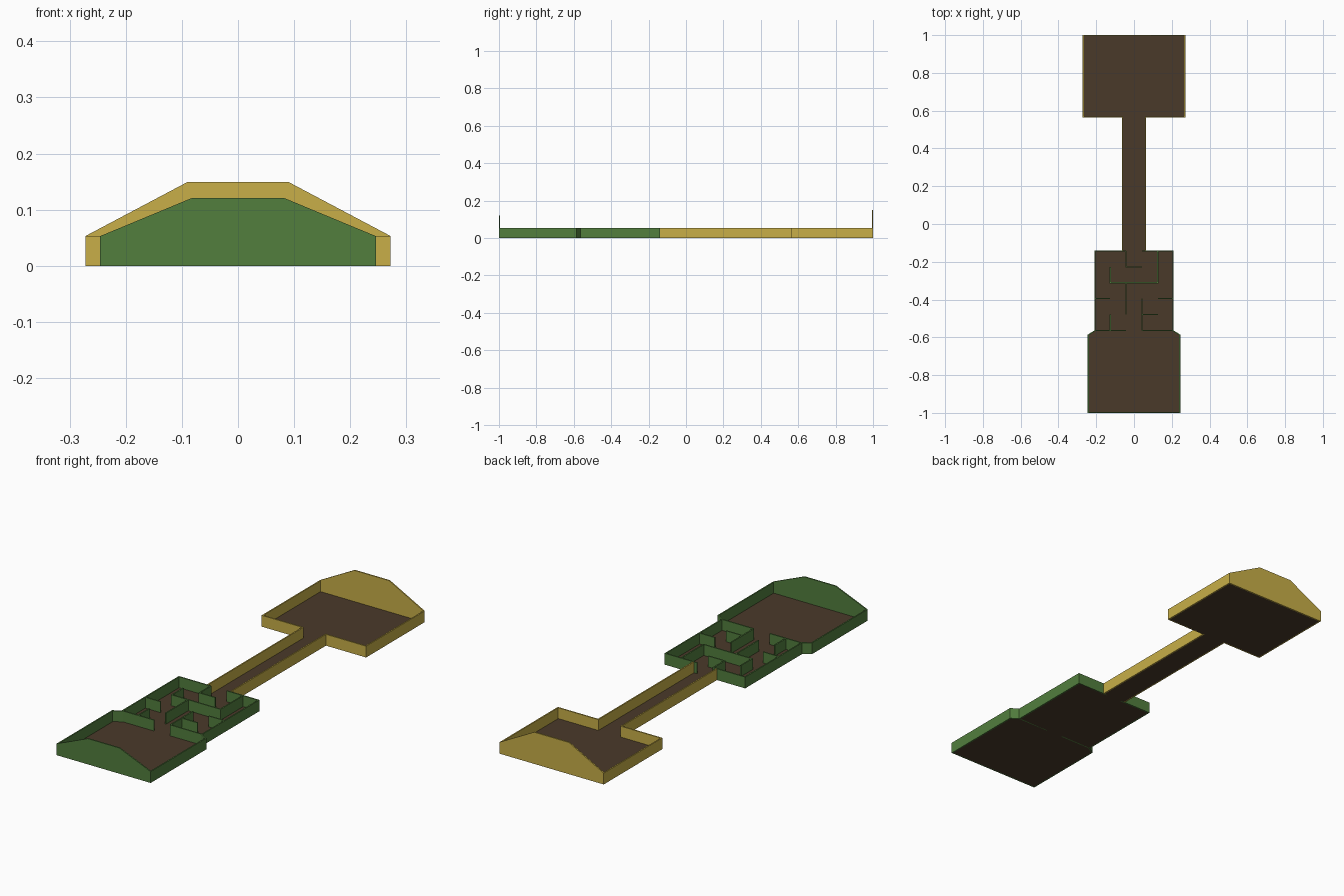
import bpy, bmesh
from mathutils import Vector

if "Cube" in bpy.data.objects:
    bpy.data.objects.remove(bpy.data.objects["Cube"])

T = 0.006      # wall thickness
H = 0.053      # wall height
C = 0.084      # maze cell size


def material(name, rgb):
    m = bpy.data.materials.new(name)
    m.diffuse_color = (*rgb, 1)
    m.use_nodes = True
    m.node_tree.nodes["Principled BSDF"].inputs["Base Color"].default_value = m.diffuse_color
    return m


GREEN = material("hedge_green", (0.085, 0.21, 0.048))
YELLOW = material("sand_yellow", (0.58, 0.43, 0.065))
BROWN = material("earth_brown", (0.068, 0.042, 0.023))


def prism(bm, points, push):
    """Extrude a flat outline along a vector into a closed solid."""
    face = bm.faces.new([bm.verts.new(p) for p in points])
    ext = bmesh.ops.extrude_face_region(bm, geom=[face], use_keep_orig=True)
    moved = [v for v in ext["geom"] if isinstance(v, bmesh.types.BMVert)]
    bmesh.ops.translate(bm, verts=moved, vec=push)


def wall(bm, path, z0=0.0):
    """Thin wall along a centreline, with mitred corners."""
    pts = [Vector(p) for p in path]
    left, right = [], []
    for i, p in enumerate(pts):
        dirs = [(b - a).normalized() for a, b in zip(pts, pts[1:])][max(0, i - 1):i + 1]
        normals = [Vector((-d.y, d.x)) for d in dirs]
        n = sum(normals, Vector((0, 0))).normalized()
        off = n * (T / 2) / n.dot(normals[0])
        left.append((*(p + off), z0))
        right.append((*(p - off), z0))
    prism(bm, left + right[::-1], (0, 0, H - z0))


def finish(bm, name, mat):
    bmesh.ops.recalc_face_normals(bm, faces=bm.faces)
    me = bpy.data.meshes.new(name)
    bm.to_mesh(me)
    bm.free()
    me.materials.append(mat)
    ob = bpy.data.objects.new(name, me)
    bpy.context.collection.objects.link(ob)


def mirrored_walls(name, paths, mat):
    bm = bmesh.new()
    for s in (1, -1):
        for path in paths:
            wall(bm, [(x * s, y) for x, y in path])
    finish(bm, name, mat)


def gable(name, w, top, y, mat):
    bm = bmesh.new()
    outline = [(-w, 0), (w, 0), (w, H), (w / 3, top), (-w / 3, top), (-w, H)]
    prism(bm, [(x, y, z) for x, z in outline], (0, T, 0))
    finish(bm, name, mat)


def floor(name, half):
    """Floor slab from the right half of its outline."""
    bm = bmesh.new()
    outline = half + [(-x, y) for x, y in reversed(half)]
    prism(bm, [(x, y, 0) for x, y in outline], (0, 0, 0.002))
    finish(bm, name, BROWN)


# Outer walls
Y0, Y1 = -0.143, -0.563
mirrored_walls("green_outer_walls", [
    [(0.042, Y0), (0.207, Y0), (0.207, Y1 - 0.002), (0.2425, -0.588), (0.2425, -0.994)],
    [(0.042, Y1), (0.205, Y1)]], GREEN)
mirrored_walls("yellow_outer_walls", [
    [(0.06, Y0 + T / 2), (0.06, 0.567), (0.269, 0.567), (0.269, 0.994)]], YELLOW)

# Raised end walls
gable("front_end_wall", 0.2455, 0.121, -1.0, GREEN)
gable("back_end_wall", 0.272, 0.149, 1.0 - T, YELLOW)

# Maze partitions, in grid cells from the back left corner
maze = [
    [(2, 0), (2, 1), (3, 1)],
    [(1, 1), (1, 2), (4, 2), (4, 0)],
    [(2, 2), (2, 4)],
    [(0, 3), (1, 3)],
    [(4, 3), (5, 3)],
    [(3, 3), (3, 5)],
    [(3, 4), (4, 4)],
    [(1, 4), (1, 5)],
]
bm = bmesh.new()
for path in maze:
    wall(bm, [((i - 2.5) * C, Y0 - j * C) for i, j in path], 0.001)
finish(bm, "maze_partitions", GREEN)

# Floors
floor("front_room_floor", [(0.24, -0.994), (0.24, -0.589), (0.204, Y1)])
floor("maze_floor", [(0.204, Y1), (0.204, Y0)])
floor("corridor_floor", [(0.057, Y0), (0.057, 0.567)])
floor("back_room_floor", [(0.266, 0.567), (0.266, 0.994)])
